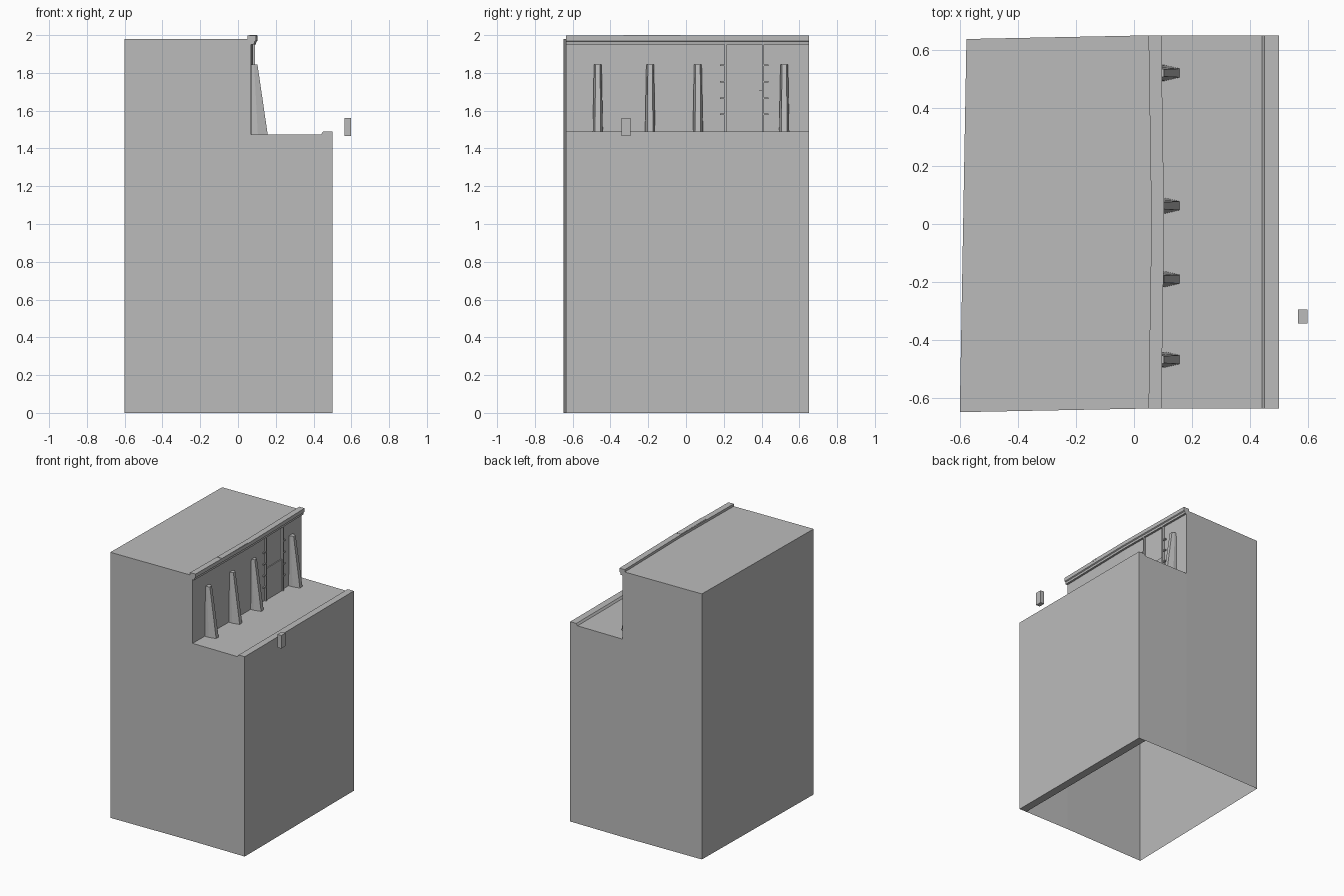
import bpy, bmesh

cube = bpy.data.objects.get("Cube")
if cube:
    bpy.data.objects.remove(cube, do_unlink=True)

grey = bpy.data.materials.new("plain grey")
grey.use_nodes = True
COLOUR = (0.5, 0.5, 0.5, 1)
grey.diffuse_color = COLOUR
grey.node_tree.nodes["Principled BSDF"].inputs["Base Color"].default_value = COLOUR


def finish(name, bm):
    mesh = bpy.data.meshes.new(name)
    bm.to_mesh(mesh)
    bm.free()
    mesh.materials.append(grey)
    obj = bpy.data.objects.new(name, mesh)
    bpy.context.collection.objects.link(obj)
    return obj


def sheet(name, points):
    """One flat polygon, corners anticlockwise seen from outside."""
    bm = bmesh.new()
    bm.faces.new([bm.verts.new(p) for p in points])
    return finish(name, bm)


def loft(name, rings):
    """Closed solid through matching rings of points."""
    bm = bmesh.new()
    loops = [[bm.verts.new(p) for p in ring] for ring in rings]
    n = len(loops[0])
    for a, b in zip(loops, loops[1:]):
        for i in range(n):
            j = (i + 1) % n
            bm.faces.new((a[i], a[j], b[j], b[i]))
    bm.faces.new(loops[0][::-1])
    bm.faces.new(loops[-1])
    bmesh.ops.recalc_face_normals(bm, faces=bm.faces)
    return finish(name, bm)


def box(name, x0, x1, y0, y1, z0, z1):
    ring = [(x0, y0), (x1, y0), (x1, y1), (x0, y1)]
    return loft(name, [[(x, y, z) for x, y in ring] for z in (z0, z1)])


ROOF, DECK, RIM = 1.98, 1.475, 1.49
FRONT, BACK, EAST = -0.635, 0.65, 0.5
front_left, back_left = (-0.6, -0.648), (-0.577, 0.637)
# The facade bows outward a little at its middle
facade = [(0.07, FRONT), (0.08, 0.0), (0.07, BACK)]


def wall(name, a, b, z0, z1):
    return sheet(name, [(*a, z0), (*b, z0), (*b, z1), (*a, z1)])


# Tall block, open underneath
wall("tall_front_wall", front_left, facade[0], 0, ROOF)
wall("tall_back_wall", facade[2], back_left, 0, ROOF)
wall("left_wall", back_left, front_left, 0, ROOF)
wall("facade_front_half", facade[0], facade[1], DECK, ROOF)
wall("facade_back_half", facade[1], facade[2], DECK, ROOF)
sheet("roof", [(*p, ROOF) for p in [front_left] + facade + [back_left]])

# Low terrace
wall("terrace_front_wall", facade[0], (0.44, FRONT), 0, DECK)
wall("terrace_back_wall", (0.44, BACK), facade[2], 0, DECK)
sheet("terrace_floor", [(*p, DECK) for p in
                        [facade[0], (0.44, FRONT), (0.44, BACK), facade[2], facade[1]]])
rim = [(0.44, 0), (EAST, 0), (EAST, RIM), (0.45, RIM), (0.44, DECK)]
loft("right_wall_with_rim", [[(x, y, z) for x, z in rim] for y in (FRONT, BACK)])

# Cornice along the facade
cornice = [(0.05, 1.97), (0.07, 1.95), (0.085, 1.95), (0.087, 1.965),
           (0.094, 1.97), (0.094, 1.998), (0.05, 1.998)]
loft("cornice", [[(x + bow, y, z) for x, z in cornice]
                 for y, bow in ((FRONT, 0), (0, 0.01), (BACK, 0))])
box("cornice_cap", 0.062, 0.1, -0.33, -0.03, 1.99, 2.0)

# Tapered buttresses
for i, y in enumerate((-0.467, -0.19, 0.063, 0.52)):
    rings = []
    for z, reach, inner, outer in ((DECK, 0.157, 0.027, 0.015),
                                   (1.845, 0.103, 0.02, 0.012)):
        rings.append([(0.068, y - inner, z), (0.105 if z == DECK else 0.085, y - inner, z),
                      (reach, y - outer, z), (reach, y + outer, z),
                      (0.105 if z == DECK else 0.085, y + inner, z), (0.068, y + inner, z)])
    loft(f"buttress_{i + 1}", rings)

# Doorway with posts and short pegs
for side, y, out in (("front", 0.21, -1), ("back", 0.408, 1)):
    box(f"door_post_{side}", 0.068, 0.09, y - 0.006, y + 0.006, DECK, 1.96)
    for i in range(4):
        z = 1.58 + i * 0.0867
        ends = sorted((y, y + out * 0.03))
        box(f"door_peg_{side}_{i + 1}", 0.075, 0.087, *ends, z - 0.004, z + 0.004)
box("door_lower_panel", 0.07, 0.082, 0.216, 0.402, DECK, 1.71)

# Small block beside the terrace
box("side_block", 0.565, 0.597, -0.342, -0.295, 1.465, 1.562)
